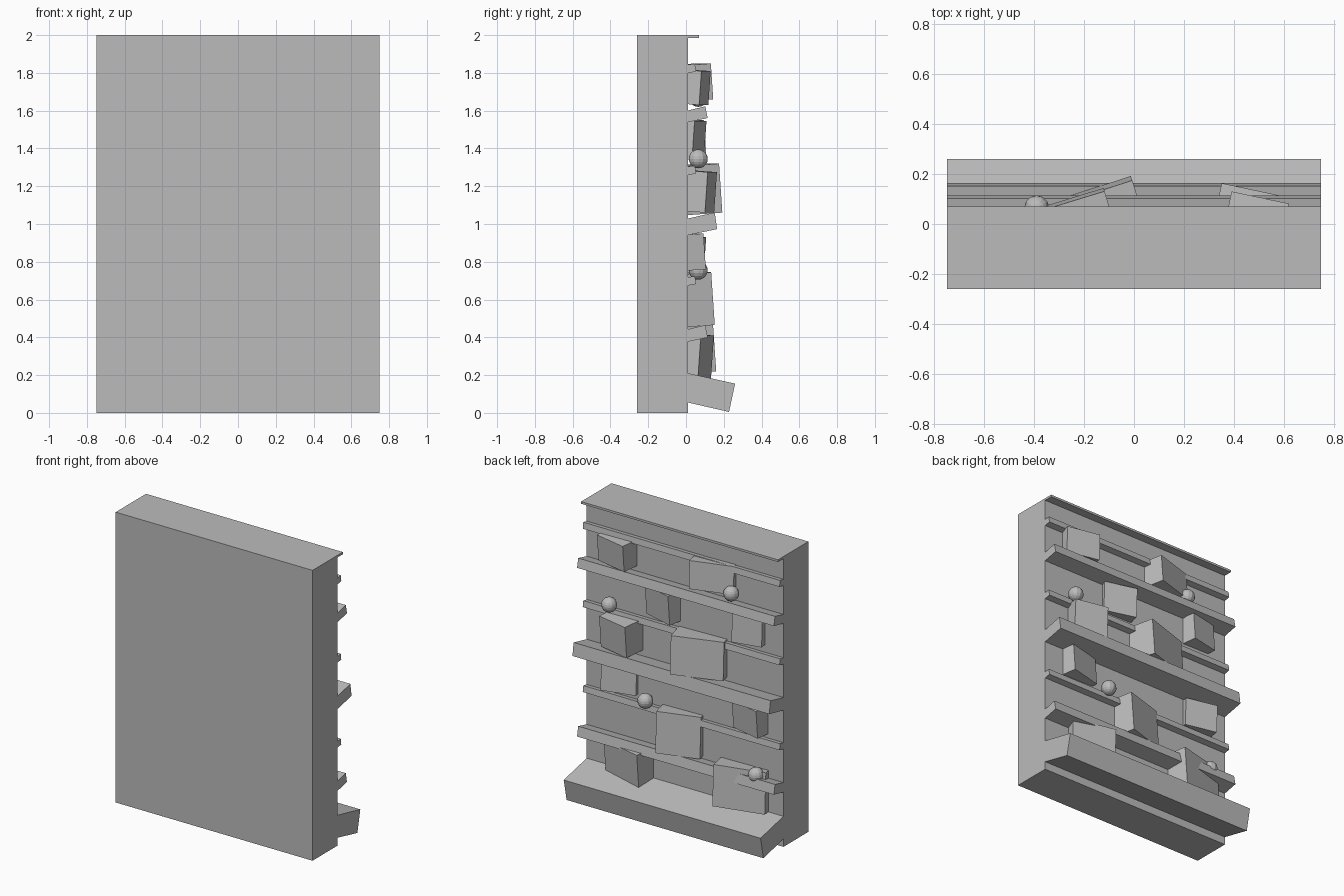
import bpy, bmesh
from math import radians, cos
from mathutils import Matrix, Vector, Euler

cube = bpy.data.objects.get("Cube")
if cube:
    bpy.data.objects.remove(cube, do_unlink=True)

HALF = 0.75      # half the wall width
WALL = 0.01      # y of the relief side of the wall

# Single plain material
grey = bpy.data.materials.new("plain_grey")
grey.use_nodes = True
grey.diffuse_color = (0.5, 0.5, 0.5, 1)
grey.node_tree.nodes["Principled BSDF"].inputs["Base Color"].default_value = (0.5, 0.5, 0.5, 1)


def add_object(name, bm):
    bmesh.ops.recalc_face_normals(bm, faces=bm.faces)
    mesh = bpy.data.meshes.new(name)
    bm.to_mesh(mesh)
    bm.free()
    mesh.materials.append(grey)
    obj = bpy.data.objects.new(name, mesh)
    bpy.context.collection.objects.link(obj)
    return obj


def extrusion(name, profile):
    """Extrude a (y, z) profile across the full width."""
    bm = bmesh.new()
    face = bm.faces.new([bm.verts.new((-HALF, y, z)) for y, z in profile])
    out = bmesh.ops.extrude_face_region(bm, geom=[face])
    moved = [v for v in out["geom"] if isinstance(v, bmesh.types.BMVert)]
    bmesh.ops.translate(bm, vec=(2 * HALF, 0, 0), verts=moved)
    return add_object(name, bm)


def block(name, x0, x1, z0, z1, y, yaw, depth=0.28):
    """Tilted block whose outer face is centred at depth y; the rest sinks into the wall."""
    pitch = 4 if yaw > 0 else -4
    rot = Euler((radians(pitch), 0, radians(yaw))).to_matrix()
    centre = Vector(((x0 + x1) / 2, y, (z0 + z1) / 2)) - rot @ Vector((0, depth / 2, 0))
    size = ((x1 - x0) / cos(radians(yaw)), depth, z1 - z0)
    bm = bmesh.new()
    bmesh.ops.create_cube(bm, size=1, matrix=Matrix.LocRotScale(centre, rot, Vector(size)))
    return add_object(name, bm)


def knob(name, x, z):
    bm = bmesh.new()
    bmesh.ops.create_uvsphere(bm, u_segments=12, v_segments=10, radius=0.05,
                              matrix=Matrix.Translation((x, 0.065, z)))
    return add_object(name, bm)


# Wall slab with a thin lip along the top
extrusion("wall", [(-0.26, 0), (WALL, 0), (WALL, 1.985), (0.07, 1.985), (0.07, 2), (-0.26, 2)])

# Sloping base apron
extrusion("base_apron", [(-0.05, 0.22), (WALL, 0.21), (0.26, 0.155), (0.228, 0.005), (WALL, 0.055), (-0.05, 0.07)])

# Wide ledges, tilted up at the outer edge
for i, (z, reach, half) in enumerate([(0.41, 0.11, 0.033), (0.985, 0.16, 0.044), (1.57, 0.11, 0.031)]):
    rise = reach * 0.2
    extrusion(f"wide_ledge_{i + 1}", [
        (WALL, z + half), (reach - 0.008, z + half + rise),
        (reach + 0.005, z - half + rise), (WALL, z - half), (-0.03, z)])

# Narrow ledges
for i, z in enumerate([0.70, 1.285, 1.825]):
    extrusion(f"narrow_ledge_{i + 1}", [
        (WALL, z + 0.018), (0.047, z + 0.024), (0.053, z - 0.018), (WALL, z - 0.026), (-0.03, z)])

# Tilted blocks: x range, z range, outer face depth, turn
blocks = [
    (0.39, 0.62, 1.63, 1.81, 0.10, -12),
    (-0.40, -0.12, 1.66, 1.85, 0.095, 17),
    (0.06, 0.28, 1.34, 1.545, 0.07, -16),
    (-0.62, -0.42, 1.36, 1.55, 0.08, 12),
    (0.35, 0.58, 1.06, 1.275, 0.132, -12),
    (-0.34, -0.01, 1.06, 1.32, 0.13, 18),
    (0.35, 0.58, 0.76, 0.95, 0.07, 14),
    (-0.61, -0.39, 0.74, 0.93, 0.075, -13),
    (-0.15, 0.13, 0.465, 0.745, 0.10, 17),
    (0.27, 0.57, 0.17, 0.41, 0.105, -13),
    (-0.65, -0.31, 0.22, 0.50, 0.108, 14),
]
for i, values in enumerate(blocks):
    block(f"tilted_block_{i + 1}", *values)

# Round knobs
for i, (x, z) in enumerate([(0.54, 1.345), (-0.39, 1.67), (0.265, 0.755), (-0.58, 0.472)]):
    knob(f"round_knob_{i + 1}", x, z)
